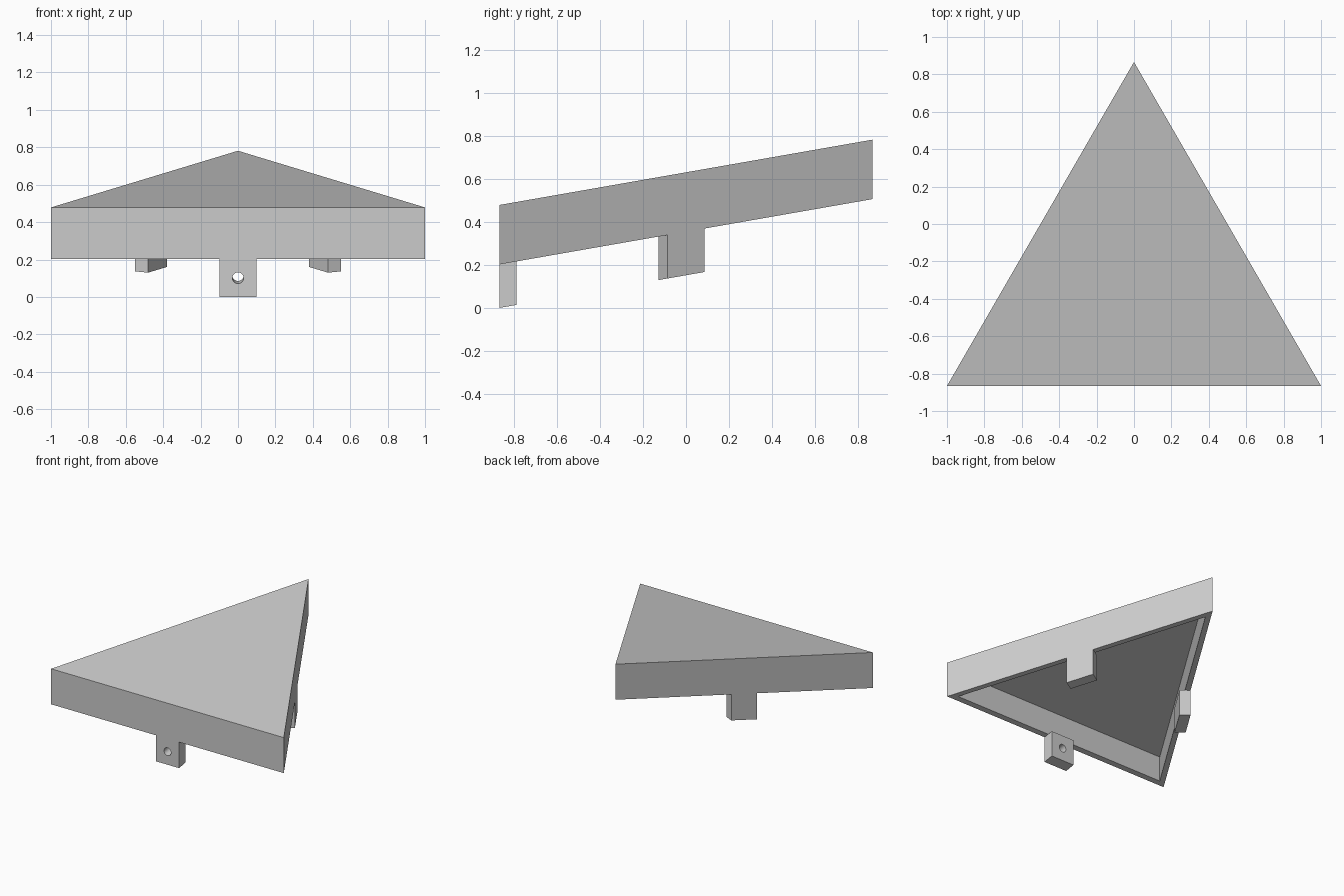
import bpy, bmesh, math
from mathutils import Matrix, Vector

cube = bpy.data.objects.get("Cube")
if cube:
    bpy.data.objects.remove(cube, do_unlink=True)

HALF = math.sqrt(3) / 2            # half depth of the triangular plan
SLOPE = 0.175                      # rise of the whole model towards the back
WALL = 0.08
BOTTOM, TOP, TAB_BOTTOM = 0.354, 0.63, 0.152
SHEAR = Matrix.Identity(4)
SHEAR[2][1] = SLOPE

grey = bpy.data.materials.new("light_grey")
grey.use_nodes = True
grey.diffuse_color = (0.6, 0.6, 0.6, 1)
grey.node_tree.nodes["Principled BSDF"].inputs["Base Color"].default_value = (0.6, 0.6, 0.6, 1)


def add_object(name, bm):
    bmesh.ops.recalc_face_normals(bm, faces=bm.faces)
    mesh = bpy.data.meshes.new(name)
    bm.to_mesh(mesh)
    bm.free()
    mesh.materials.append(grey)
    obj = bpy.data.objects.new(name, mesh)
    bpy.context.collection.objects.link(obj)
    return obj


# Sloping triangular roof: a prism whose underside is inset and pushed up
bm = bmesh.new()
corners = [(-1, -HALF), (1, -HALF), (0, HALF)]
under = bm.faces.new([bm.verts.new((x, y, BOTTOM)) for x, y in corners])
wall = bmesh.ops.extrude_face_region(bm, geom=[under], use_keep_orig=True)
bmesh.ops.translate(bm, vec=(0, 0, TOP - BOTTOM),
                    verts=[v for v in wall["geom"] if isinstance(v, bmesh.types.BMVert)])
bmesh.ops.recalc_face_normals(bm, faces=bm.faces)
under = min(bm.faces, key=lambda f: f.calc_center_median().z)
bmesh.ops.inset_region(bm, faces=[under], thickness=WALL)
pocket = bmesh.ops.extrude_discrete_faces(bm, faces=[under])["faces"][0]
bmesh.ops.translate(bm, vec=(0, 0, TOP - BOTTOM - WALL), verts=pocket.verts)
bm.transform(SHEAR)
add_object("roof", bm)

# One drilled mounting tab in the middle of each side
centroid = Vector((0, -HALF / 3, 0))
for name, turn in (("front_tab", 0), ("left_tab", 120), ("right_tab", 240)):
    place = (SHEAR @ Matrix.Translation(centroid)
             @ Matrix.Rotation(math.radians(turn), 4, "Z") @ Matrix.Translation(-centroid))
    middle = Vector((0, -HALF + WALL / 2, (BOTTOM + TAB_BOTTOM) / 2))

    bm = bmesh.new()
    bmesh.ops.create_cube(bm, size=1, matrix=Matrix.Translation(middle)
                          @ Matrix.Diagonal((0.2, WALL, BOTTOM - TAB_BOTTOM, 1)))
    bm.transform(place)
    tab = add_object(name, bm)

    bm = bmesh.new()
    bmesh.ops.create_cone(bm, cap_ends=True, segments=32, radius1=0.03, radius2=0.03, depth=0.3,
                          matrix=Matrix.Translation(middle) @ Matrix.Rotation(math.pi / 2, 4, "X"))
    bm.transform(place)
    drill = add_object(name + "_drill", bm)

    hole = tab.modifiers.new("hole", "BOOLEAN")
    hole.operation = "DIFFERENCE"
    hole.solver = "EXACT"
    hole.object = drill
    bpy.ops.object.select_all(action="DESELECT")
    bpy.context.view_layer.objects.active = tab
    tab.select_set(True)
    bpy.ops.object.modifier_apply(modifier="hole")
    bpy.data.objects.remove(drill, do_unlink=True)
    bpy.ops.object.shade_smooth_by_angle(angle=math.radians(30))
